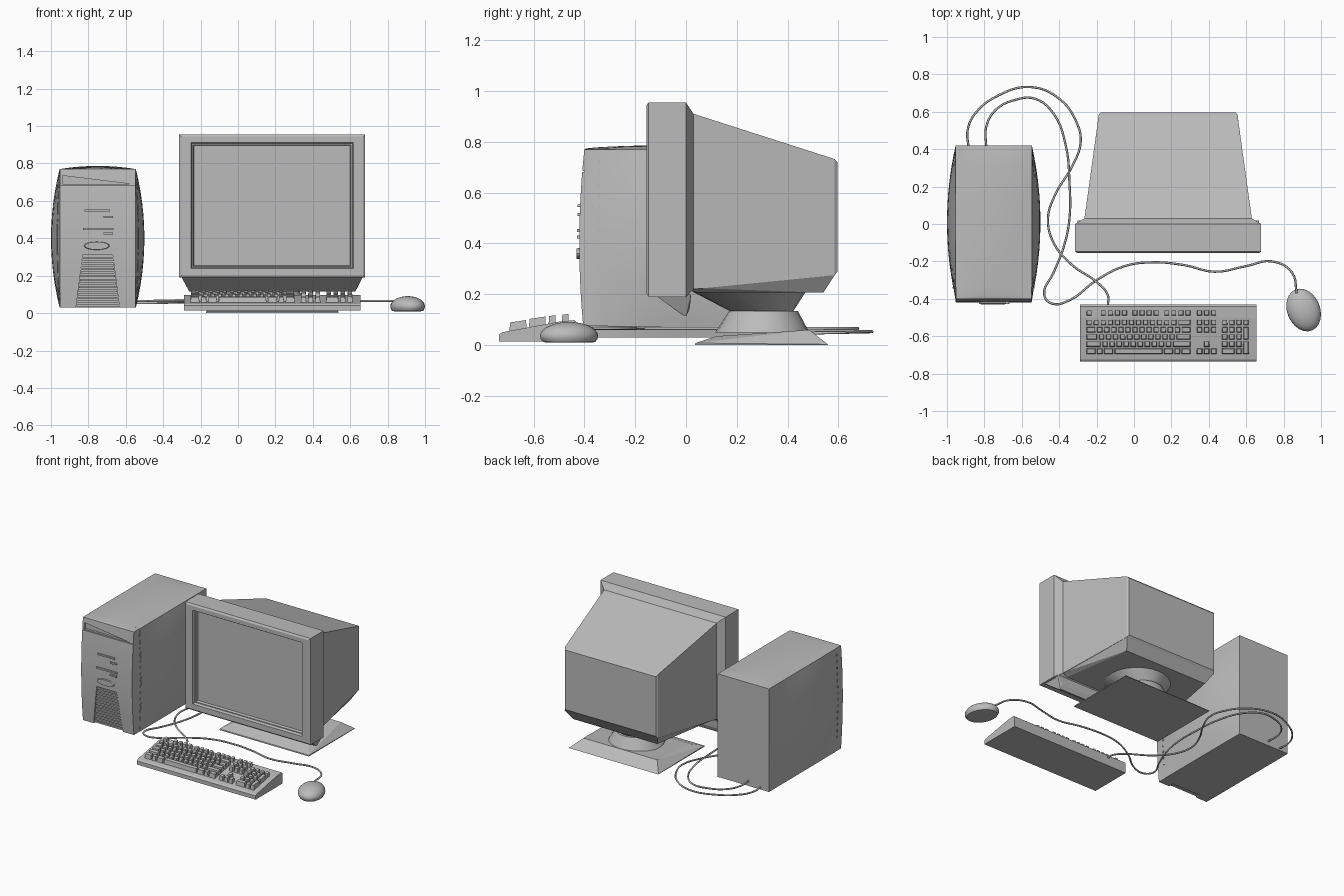
import bpy, bmesh, math
from mathutils import Matrix, Vector

old = bpy.data.objects.get("Cube")
if old:
    bpy.data.objects.remove(old, do_unlink=True)

grey = bpy.data.materials.new("plain grey")
grey.use_nodes = True
GREY = (0.5, 0.5, 0.5, 1)
grey.diffuse_color = GREY
grey.node_tree.nodes["Principled BSDF"].inputs["Base Color"].default_value = GREY


def select(obj):
    bpy.ops.object.select_all(action='DESELECT')
    obj.select_set(True)
    bpy.context.view_layer.objects.active = obj


def finish(name, bm, smooth=None):
    bmesh.ops.recalc_face_normals(bm, faces=bm.faces[:])
    mesh = bpy.data.meshes.new(name)
    bm.to_mesh(mesh)
    bm.free()
    mesh.materials.append(grey)
    obj = bpy.data.objects.new(name, mesh)
    bpy.context.collection.objects.link(obj)
    if smooth:
        select(obj)
        bpy.ops.object.shade_smooth_by_angle(angle=math.radians(smooth))
    return obj


def add_box(bm, x0, x1, y0, y1, z0, z1):
    size = Matrix.Diagonal((x1 - x0, y1 - y0, z1 - z0, 1))
    place = Matrix.Translation(((x0 + x1) / 2, (y0 + y1) / 2, (z0 + z1) / 2))
    return bmesh.ops.create_cube(bm, size=1, matrix=place @ size)["verts"]


def loft(name, rings):
    """Skin rectangles (y, x0, x1, z0, z1) and cap both ends."""
    bm = bmesh.new()
    loops = [[bm.verts.new(p) for p in ((a, y, c), (b, y, c), (b, y, d), (a, y, d))]
             for y, a, b, c, d in rings]
    for lo, hi in zip(loops, loops[1:]):
        for i in range(4):
            j = (i + 1) % 4
            bm.faces.new((lo[i], lo[j], hi[j], hi[i]))
    bm.faces.new(loops[0])
    bm.faces.new(loops[-1])
    return finish(name, bm)


def hull(name, points, smooth=None):
    bm = bmesh.new()
    verts = [bm.verts.new(p) for p in points]
    bmesh.ops.convex_hull(bm, input=verts)
    bmesh.ops.dissolve_limit(bm, angle_limit=0.01, verts=bm.verts[:], edges=bm.edges[:])
    return finish(name, bm, smooth)


def rect(x0, x1, y0, y1, z0, z1):
    """Rectangle whose height runs from z0 at y0 to z1 at y1."""
    return [(x, y, z) for x in (x0, x1) for y, z in ((y0, z0), (y1, z1))]


def circle(cx, cy, r, z, n=24):
    turns = [math.tau * i / n for i in range(n)]
    return [(cx + r * math.cos(t), cy + r * math.sin(t), z) for t in turns]


# Tower: cushion shaped shell, split into case and front panel
TX, HX, HY = -0.75, 0.204, 0.41
TZ, HZ = 0.4, 0.37


def dome(t):
    """One at the middle, zero at either end."""
    return max(0.0, 1 - t * t)


def front_y(z):
    return -0.4 - 0.02 * dome((z - TZ) / HZ)


def side_x(x, y, z):
    return TX + x * (1 + 0.225 * dome((y - 0.01) / HY) * dome((z - TZ) / HZ))


def shell(name, y0, y1, grow, bulge):
    bm = bmesh.new()
    add_box(bm, -HX, HX, y0, y1, TZ - HZ, TZ + HZ)
    bmesh.ops.subdivide_edges(bm, edges=bm.edges[:], cuts=11, use_grid_fill=True)
    for vert in bm.verts:
        x, y, z = vert.co
        height = (z - TZ + HZ) / (2 * HZ)
        vert.co.x = side_x(x * grow, y, z)
        vert.co.z += 0.017 * math.sqrt(dome((y - 0.01) / HY)) * dome(x / HX) * height
        if bulge:
            vert.co.y += (front_y(z) + 0.4) * (y1 - y) / (y1 - y0)
    return finish(name, bm, 35)


shell("tower_case", -0.337, 0.42, 1, False)
panel = shell("tower_front_panel", -0.4, -0.337, 0.992, True)

# Recesses cut in the front panel: vent opening, swept handle and groove
GRILLE = ((-0.87, 0), (-0.63, 0), (-0.67, 0.31), (-0.83, 0.31))
SWOOSH = ((-0.938, 0.69), (-0.938, 0.735), (-0.85, 0.724), (-0.57, 0.69))
GROOVE = ((-0.98, 0.682), (-0.52, 0.682), (-0.52, 0.686), (-0.98, 0.686))
for outline, depth in ((GRILLE, -0.362), (SWOOSH, -0.392), (GROOVE, -0.4)):
    cutter = hull("cutter", [(x, y, z) for x, z in outline for y in (-0.5, depth)])
    cutter.hide_render = True
    cut = panel.modifiers.new("recess", 'BOOLEAN')
    cut.operation, cut.object, cut.solver = 'DIFFERENCE', cutter, 'EXACT'
    select(panel)
    bpy.ops.object.modifier_apply(modifier=cut.name)
    bpy.data.objects.remove(cutter, do_unlink=True)

bm = bmesh.new()
for i in range(14):
    z = 0.036 + i * 0.0195
    half = 0.118 - 0.04 * z / 0.31
    add_box(bm, TX - half, TX + half, front_y(z) + 0.006, -0.36, z, z + 0.011)
finish("vent_slats", bm)

bm = bmesh.new()
for x0, x1, z in ((-0.82, -0.685, 0.543), (-0.72, -0.668, 0.508),
                  (-0.83, -0.665, 0.445), (-0.72, -0.668, 0.42)):
    add_box(bm, x0, x1, front_y(z) - 0.009, -0.4, z, z + 0.011)
finish("drive_slots_and_buttons", bm)

bm = bmesh.new()
place = Matrix.Translation((-0.755, -0.418, 0.36)) @ Matrix.Diagonal((0.075, 1, 0.024, 1))
bmesh.ops.create_cone(bm, cap_ends=True, segments=24, radius1=0.85, radius2=1, depth=0.024,
                      matrix=place @ Matrix.Rotation(-math.pi / 2, 4, 'X'))
finish("power_button", bm, 35)

# Small vents along the seam on both sides of the tower
bm = bmesh.new()
for side in (-HX, HX):
    for i in range(14):
        z = 0.13 + i * 0.045
        x = side_x(side, -0.342, z)
        add_box(bm, x - 0.003, x + 0.003, -0.346, -0.338, z, z + 0.014)
finish("seam_vents", bm)

# Monitor
L, R, B, T = -0.315, 0.68, 0.19, 0.955


def inset(y, d):
    return (y, L + d, R - d, B + d, T - d)


loft("monitor_bezel_and_screen", [
    inset(0, 0), inset(-0.147, 0), inset(-0.155, 0.012),
    (-0.155, -0.252, 0.617, 0.238, 0.912), (-0.135, -0.246, 0.611, 0.244, 0.906),
    (-0.135, -0.24, 0.605, 0.25, 0.9), (-0.118, -0.235, 0.6, 0.255, 0.895)])
loft("monitor_housing", [
    inset(0, 0), (0.03, -0.265, 0.63, 0.22, 0.91),
    (0.585, -0.188, 0.553, 0.275, 0.732), (0.597, -0.178, 0.543, 0.29, 0.718)])
hull("monitor_belly", [(x, 0.025, 0.225) for x in (-0.265, 0.63)]
     + [(x, 0.587, 0.278) for x in (-0.188, 0.553)]
     + [(x, 0.025, 0.208) for x in (-0.225, 0.59)]
     + [(x, 0.54, 0.206) for x in (-0.15, 0.515)])
hull("monitor_lip", rect(-0.302, 0.667, -0.115, 0.02, 0.192, 0.2)
     + rect(-0.26, 0.627, -0.012, 0.002, 0.117, 0.115)
     + rect(-0.26, 0.627, 0.002, 0.015, 0.115, 0.145))

# Swivel stand
CX = 0.183
hull("stand_neck", circle(CX, 0.25, 0.22, 0.208) + circle(CX, 0.3, 0.12, 0.13), 35)
hull("stand_pedestal", circle(CX, 0.305, 0.135, 0.135) + circle(CX, 0.3, 0.185, 0.05), 35)
hull("stand_foot", rect(-0.172, 0.538, 0.035, 0.56, 0, 0)
     + rect(-0.172, 0.538, 0.037, 0.558, 0.008, 0.003)
     + rect(-0.11, 0.476, 0.12, 0.485, 0.035, 0.06))

# Keyboard
profile = [(-0.735, 0.015), (-0.735, 0.042), (-0.725, 0.05), (-0.7, 0.055),
           (-0.5, 0.092), (-0.44, 0.098), (-0.43, 0.09), (-0.43, 0.015)]
hull("keyboard_body", [(x, y, z) for y, z in profile for x in (-0.29, 0.655)])

UNIT = 0.0377
KX, NX, PX = -0.255, 0.335, 0.47
rows_y = [-0.475, -0.527, -0.566, -0.604, -0.642, -0.68]
one = [1]
main_rows = [one * 13 + [2], [1.5] + one * 12 + [1.5], [1.75] + one * 11 + [2.25],
             [2.25] + one * 10 + [2.75], [1.5, 1, 1.5, 7, 1.5, 1, 1.5]]
nav_rows = [(0, 1, 2), (0, 1, 2), (), (1,), (0, 1, 2)]
keys = bmesh.new()


def key(x, row, width=1, tall=1):
    """Tapered key cap; x is its left edge."""
    y = rows_y[row]
    top = 0.121 - (y + 0.475) ** 2 * 0.4 + (y + 0.475) * 0.08
    y0 = y - 0.0155 - (tall - 1) * 0.038
    x1 = x + width * UNIT - 0.007
    for vert in add_box(keys, x, x1, y0, y + 0.0155, 0.055, top):
        if vert.co.z > 0.06:
            vert.co.x += 0.004 if vert.co.x < (x + x1) / 2 else -0.004
            vert.co.y += 0.004 if vert.co.y < y0 + 0.01 else -0.003
            vert.co.z += (vert.co.y - y) * 0.15


key(KX, 0)
for group in range(3):
    for i in range(4):
        key(KX + UNIT * (2 + group * 4.5 + i), 0)
for i in range(3):
    key(NX + i * UNIT, 0)
for row, widths in enumerate(main_rows, 1):
    x = KX
    for width in widths:
        key(x, row, width)
        x += width * UNIT
    for i in nav_rows[row - 1]:
        key(NX + i * UNIT, row)
    for i in (range(3) if row < 5 else (2,)):
        key(PX + i * UNIT, row)
key(PX, 5, 2)
key(PX + 3 * UNIT, 1)
for row in (2, 4):
    key(PX + 3 * UNIT, row, 1, 2)
finish("keys", keys)

# Mouse
bm = bmesh.new()
bmesh.ops.create_uvsphere(bm, u_segments=24, v_segments=14, radius=1)
for vert in bm.verts:
    x, y, z = vert.co
    vert.co = (x * 0.088, y * 0.118, max(0.01, 0.036 + z * 0.055))
bmesh.ops.transform(bm, verts=bm.verts[:], matrix=Matrix.Translation((0.907, -0.46, 0))
                    @ Matrix.Rotation(math.radians(22), 4, 'Z'))
finish("mouse", bm, 40)


# Cables
def cable(name, path, z0, z1):
    curve = bpy.data.curves.new(name, 'CURVE')
    curve.dimensions = '3D'
    curve.bevel_depth, curve.bevel_resolution, curve.resolution_u = 0.006, 1, 5
    curve.use_fill_caps = True
    spline = curve.splines.new('BEZIER')
    spline.bezier_points.add(len(path) - 1)
    for i, (point, (x, y)) in enumerate(zip(spline.bezier_points, path)):
        point.co = Vector((x, y, z0 + (z1 - z0) * i / (len(path) - 1)))
        point.handle_left_type = point.handle_right_type = 'AUTO'
    curve.materials.append(grey)
    bpy.context.collection.objects.link(bpy.data.objects.new(name, curve))


cable("keyboard_cable", [
    (-0.14, -0.44), (-0.14, -0.38), (-0.2, -0.31), (-0.33, -0.22), (-0.43, -0.1), (-0.46, 0.03),
    (-0.42, 0.16), (-0.33, 0.31), (-0.285, 0.44), (-0.31, 0.55), (-0.4, 0.67), (-0.55, 0.732),
    (-0.72, 0.69), (-0.85, 0.59), (-0.89, 0.5), (-0.885, 0.41)], 0.075, 0.045)
cable("mouse_cable", [
    (0.87, -0.37), (0.845, -0.26), (0.74, -0.2), (0.6, -0.225), (0.43, -0.255), (0.27, -0.22),
    (0.1, -0.205), (-0.05, -0.225), (-0.2, -0.3), (-0.35, -0.41), (-0.44, -0.425), (-0.48, -0.38),
    (-0.43, -0.26), (-0.375, -0.12), (-0.345, 0.03), (-0.345, 0.22), (-0.365, 0.42),
    (-0.43, 0.59), (-0.53, 0.67), (-0.63, 0.665), (-0.74, 0.61), (-0.79, 0.52), (-0.79, 0.41)],
    0.066, 0.065)
